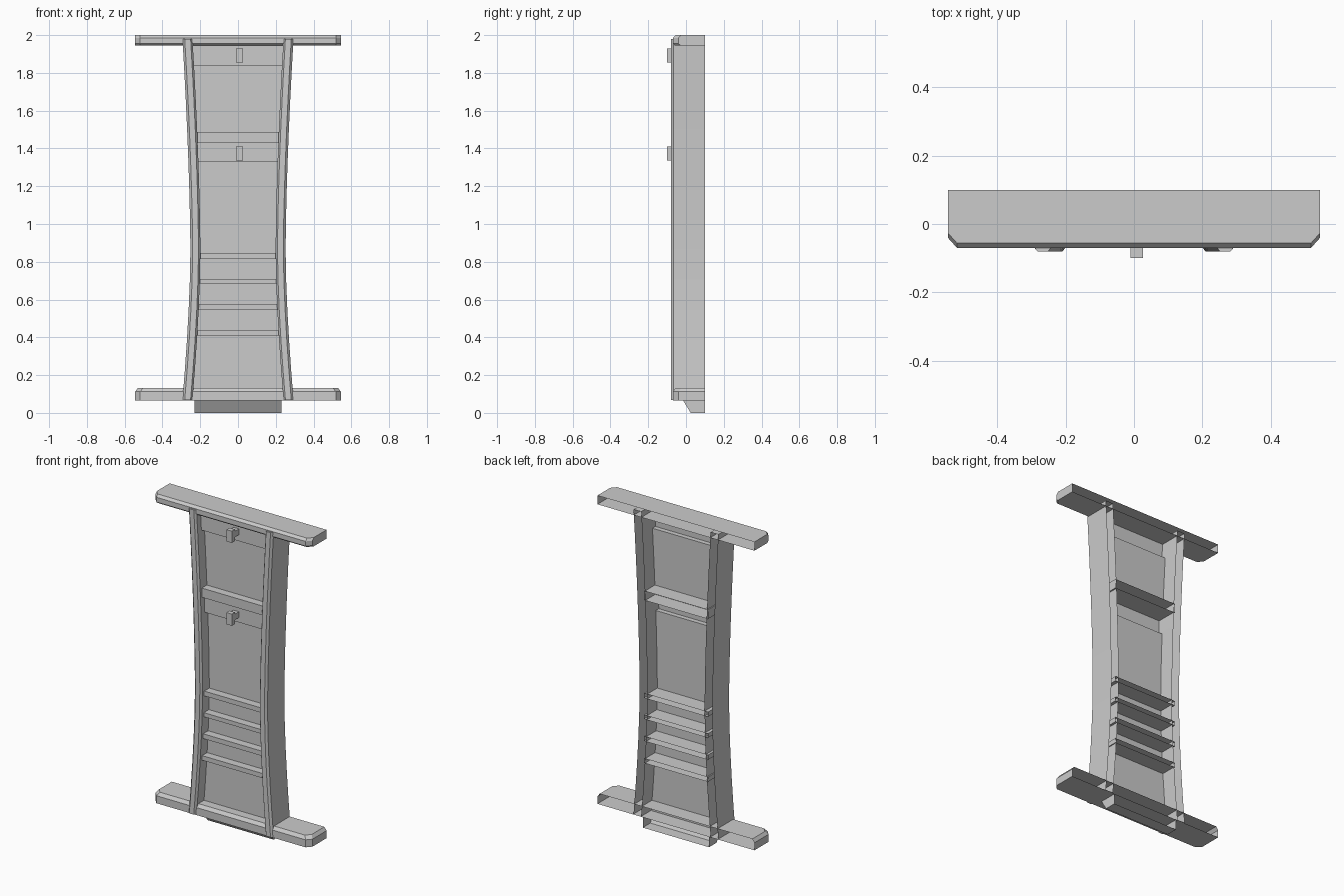
import bpy

cube = bpy.data.objects.get("Cube")
if cube:
    bpy.data.objects.remove(cube)

grey = bpy.data.materials.new("light_grey")
grey.use_nodes = True
colour = (0.6, 0.6, 0.6, 1)
grey.diffuse_color = colour
grey.node_tree.nodes["Principled BSDF"].inputs["Base Color"].default_value = colour

BACK = 0.1      # every part is open at this plane
PANEL = 0.0     # recessed panel


def loft(name, rings, caps=True):
    """Join matching open rings of points; caps close the first and last ring."""
    n = len(rings[0])
    verts = [p for ring in rings for p in ring]
    faces = [(r * n + i, r * n + i + 1, (r + 1) * n + i + 1, (r + 1) * n + i)
             for r in range(len(rings) - 1) for i in range(n - 1)]
    if caps:
        faces.append(tuple(reversed(range(n))))
        faces.append(tuple(range(len(verts) - n, len(verts))))
    mesh = bpy.data.meshes.new(name)
    mesh.from_pydata(verts, [], faces)
    mesh.materials.append(grey)
    obj = bpy.data.objects.new(name, mesh)
    bpy.context.collection.objects.link(obj)
    return obj


def block(name, x0, x1, y0, y1, z0, z1):
    """Box without its back face."""
    return loft(name, [[(x0, y1, z), (x0, y0, z), (x1, y0, z), (x1, y1, z)]
                       for z in (z0, z1)])


def slab(name, layers):
    """Wide slab with clipped front corners; layers are (z, end inset, front inset)."""
    rings = []
    for z, ix, iy in layers:
        x, y = 0.545 - ix, -0.07 + iy
        half = [(x, BACK), (x, -0.04 + iy), (x - 0.027, y)]
        ring = [(-px, py, z) for px, py in half]
        rings.append(ring + [(px, py, z) for px, py in reversed(half)])
    return loft(name, rings)


# Top and bottom slabs
slab("top_slab", [(1.945, 0, 0.012), (1.955, 0, 0), (1.985, 0, 0), (2.0, 0, 0.014)])
slab("bottom_slab", [(0.065, 0, 0), (0.112, 0, 0), (0.132, 0.015, 0.015)])

# Toe kick with a front that slopes backwards towards the floor
loft("toe_kick", [[(-0.23, BACK, z), (-0.23, y, z), (0.23, y, z), (0.23, BACK, z)]
                  for z, y in ((0, 0.025), (0.065, -0.015))])


# Waisted side pillars with bevelled front edges
def waist(z):
    reach = 1.13 if z > 0.85 else 0.78
    return 0.252 + 0.042 * (abs(z - 0.85) / reach) ** 1.6


for side, label in ((1, "left"), (-1, "right")):
    rings = []
    for k in range(13):
        z = 0.068 + k * (1.98 - 0.068) / 12
        x = waist(z)
        section = [(x - 0.053, BACK), (x - 0.053, -0.067), (x - 0.043, -0.08),
                   (x - 0.012, -0.08), (x, -0.067), (x, BACK)]
        ring = [(side * px, py, z) for px, py in section]
        rings.append(ring if side > 0 else ring[::-1])
    loft(label + "_pillar", rings)

# Stepped panel: two raised header strips, each above a recessed field
profile = [(PANEL, 0.066), (PANEL, 1.33), (-0.03, 1.33), (-0.03, 1.43), (PANEL, 1.43),
           (PANEL, 1.84), (-0.03, 1.84), (-0.03, 1.945)]
loft("recessed_panel", [[(-min(waist(z) - 0.045, 0.24), y, z),
                         (min(waist(z) - 0.045, 0.24), y, z)] for y, z in profile],
     caps=False)

# Shelves
for i, (z0, z1) in enumerate([(0.408, 0.437), (0.546, 0.576), (0.684, 0.71),
                              (0.816, 0.846), (1.43, 1.488)]):
    block(f"shelf_{i + 1}", -0.222, 0.222, -0.05, BACK, z0, z1)

# Handles: a grip plate on a short stem
for label, z in (("lower", 1.372), ("upper", 1.892)):
    block(label + "_handle_grip", -0.01, 0.027, -0.1, -0.07, z - 0.037, z + 0.037)
    block(label + "_handle_stem", -0.01, 0.027, -0.07, -0.03, z - 0.012, z + 0.025)
